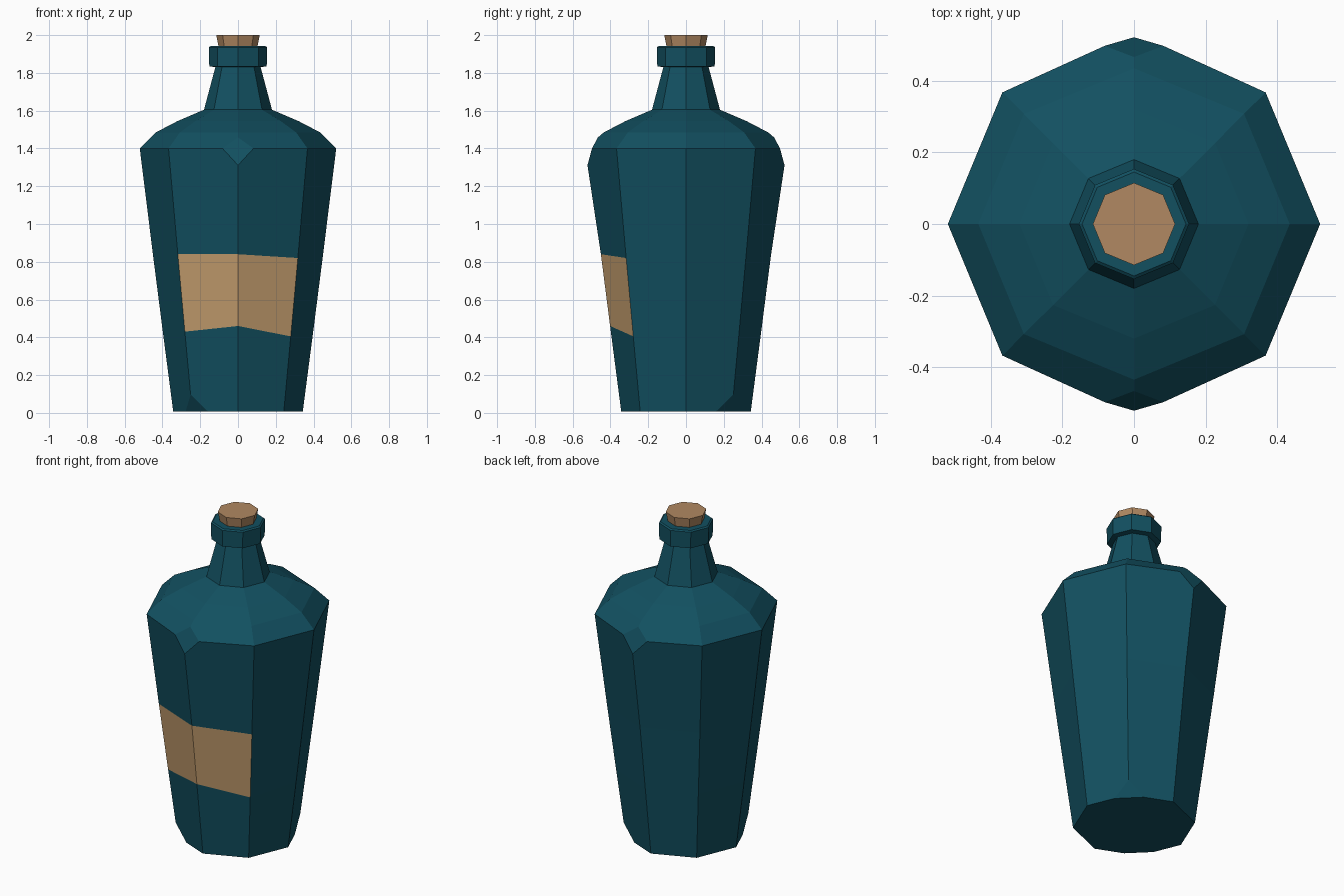
import bpy, bmesh, math

if "Cube" in bpy.data.objects:
    bpy.data.objects.remove(bpy.data.objects["Cube"])

SIDES = 8


def material(name, rgb):
    m = bpy.data.materials.new(name)
    m.diffuse_color = (*rgb, 1)
    m.use_nodes = True
    m.node_tree.nodes["Principled BSDF"].inputs["Base Color"].default_value = m.diffuse_color
    return m


glass = material("teal glass", (0.006, 0.080, 0.118))
paper = material("tan paper", (0.560, 0.345, 0.158))
cork_mat = material("cork brown", (0.440, 0.250, 0.122))


def lathe(bm, profile, tweak=None):
    """Octagonal rings joined by quads, closed at both ends."""
    rings = []
    for j, (r, z) in enumerate(profile):
        ring = []
        for k in range(SIDES):
            rr, zz = tweak(j, k, r, z) if tweak else (r, z)
            a = math.tau * k / SIDES
            ring.append(bm.verts.new((rr * math.cos(a), rr * math.sin(a), zz)))
        rings.append(ring)
    quads = {}
    for j in range(len(rings) - 1):
        for k in range(SIDES):
            n = (k + 1) % SIDES
            quads[j, k] = bm.faces.new(
                (rings[j][k], rings[j][n], rings[j + 1][n], rings[j + 1][k]))
    bm.faces.new(rings[0][::-1])
    bm.faces.new(rings[-1])
    return rings, quads


def finish(bm, name, mats):
    bmesh.ops.recalc_face_normals(bm, faces=bm.faces)
    me = bpy.data.meshes.new(name)
    bm.to_mesh(me)
    bm.free()
    for m in mats:
        me.materials.append(m)
    ob = bpy.data.objects.new(name, me)
    bpy.context.collection.objects.link(ob)
    return ob


# Bottle: tapered body, rounded shoulder, neck and lip
LABEL_Z = {1: {5: 0.43, 6: 0.46, 7: 0.405}, 2: {5: 0.84, 6: 0.84, 7: 0.82}}


def body_tweak(j, k, r, z):
    if j in LABEL_Z:                       # slightly crooked label edges
        z = LABEL_Z[j].get(k, z)
        r = 0.343 + 0.128 * z
    if j == 3 and k in (2, 6):             # front and back corners stick out
        r = 0.535
    return r, z


bm = bmesh.new()
rings, quads = lathe(bm, [
    (0.343, 0.008), (0.40, 0.43), (0.45, 0.83), (0.52, 1.40),
    (0.435, 1.485), (0.32, 1.545), (0.18, 1.605), (0.12, 1.83),
    (0.152, 1.835), (0.154, 1.935), (0.145, 1.942)], body_tweak)

# Label covers the two front faces
for k in (5, 6):
    quads[1, k].material_index = 1

# Chipped corners on the shoulder and the foot
for verts, size in (([rings[3][2], rings[3][6]], 0.09),
                    ([rings[0][1], rings[0][5]], 0.09)):
    bmesh.ops.bevel(bm, geom=verts, offset=size, segments=1, profile=0.5,
                    affect='VERTICES', material=-1)
finish(bm, "bottle", [glass, paper])

# Cork stopper
bm = bmesh.new()
lathe(bm, [(0.095, 1.90), (0.115, 2.0)])
finish(bm, "cork", [cork_mat])
